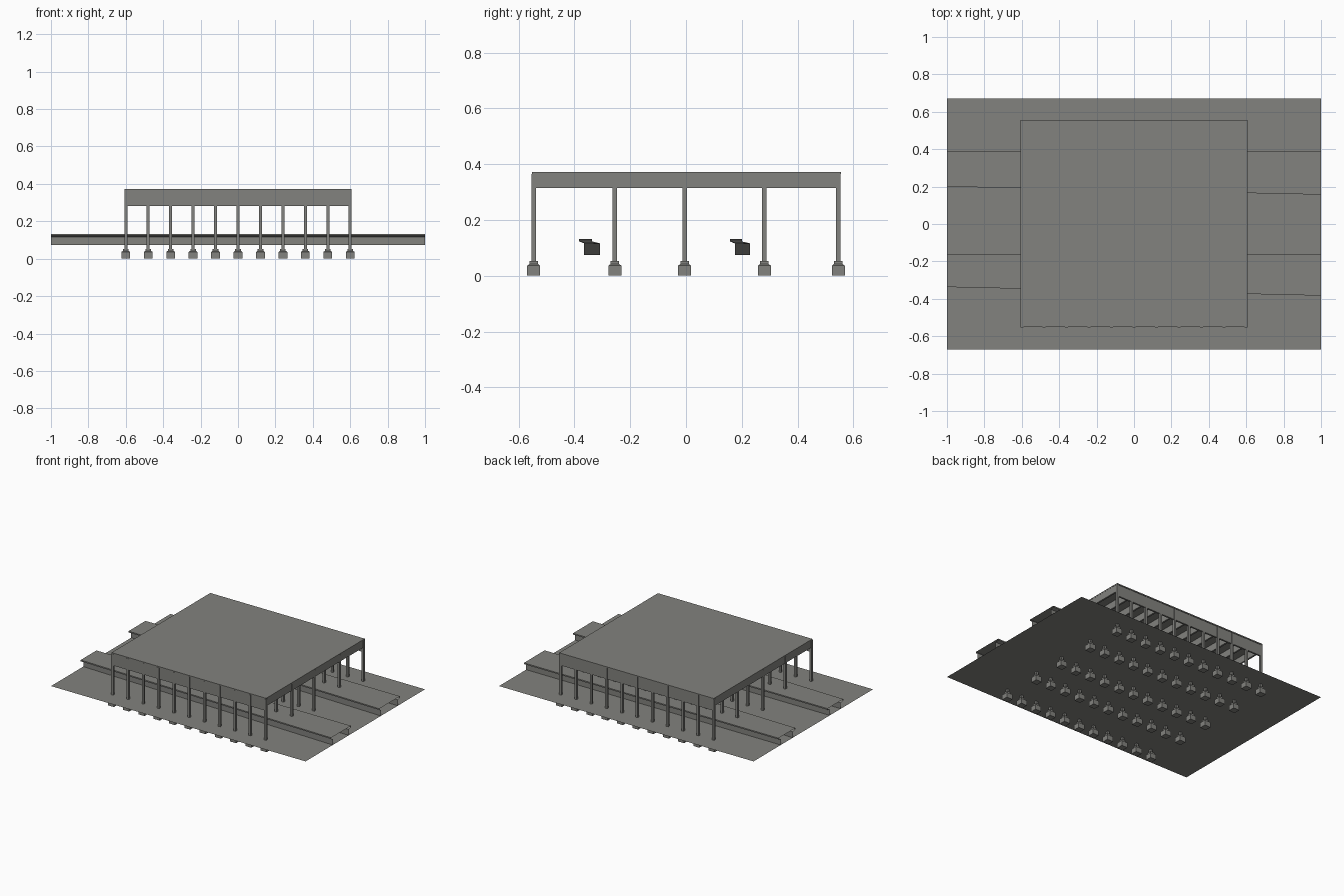
import bpy, bmesh
from mathutils import Matrix, Vector

if "Cube" in bpy.data.objects:
    bpy.data.objects.remove(bpy.data.objects["Cube"])

grey = bpy.data.materials.new("concrete_grey")
grey.diffuse_color = (0.225, 0.225, 0.21, 1)
grey.use_nodes = True
grey.node_tree.nodes["Principled BSDF"].inputs["Base Color"].default_value = grey.diffuse_color

COL_X = [-0.6 + 0.12 * i for i in range(11)]
COL_Y = [-0.546, -0.255, -0.005, 0.281, 0.546]
GROUND_Z, ROOF_Z, TOP_Z = 0.074, 0.364, 0.372


def finish(name, bm):
    me = bpy.data.meshes.new(name)
    bm.to_mesh(me)
    bm.free()
    me.materials.append(grey)
    ob = bpy.data.objects.new(name, me)
    bpy.context.collection.objects.link(ob)


def add_box(bm, x0, x1, y0, y1, z0, z1, taper=1.0):
    verts = bmesh.ops.create_cube(bm, size=1)["verts"]
    for v in verts:
        k = taper if v.co.z > 0 else 1.0
        v.co = Vector(((x0 + x1) / 2 + v.co.x * (x1 - x0) * k,
                       (y0 + y1) / 2 + v.co.y * (y1 - y0) * k,
                       (z0 + z1) / 2 + v.co.z * (z1 - z0)))


def add_post(bm, x, y, w, z0, z1, taper=1.0):
    add_box(bm, x - w / 2, x + w / 2, y - w / 2, y + w / 2, z0, z1, taper)


# Ground sheet
bm = bmesh.new()
bmesh.ops.create_grid(bm, x_segments=1, y_segments=1, size=1,
                      matrix=Matrix.Translation((0, 0, GROUND_Z)) @ Matrix.Diagonal((1, 0.67, 1, 1)))
finish("ground_sheet", bm)

# Columns and their stepped footings
columns, footings = bmesh.new(), bmesh.new()
for x in COL_X:
    for y in COL_Y:
        add_post(columns, x, y, 0.016, 0.05, ROOF_Z)
        add_post(footings, x, y, 0.047, 0, 0.036)
        add_post(footings, x, y, 0.047, 0.036, 0.042, 0.65)
        add_post(footings, x, y, 0.03, 0.042, 0.052)
finish("columns", columns)
finish("footings", footings)

# Roof slab
bm = bmesh.new()
add_box(bm, -0.607, 0.607, -0.552, 0.556, ROOF_Z, TOP_Z)
finish("roof_slab", bm)

# Deep beams along the front and back rows
bm = bmesh.new()
for y in (COL_Y[0], COL_Y[-1]):
    add_box(bm, -0.6, 0.6, y - 0.006, y + 0.006, 0.283, ROOF_Z)
finish("edge_beams", bm)

# Shallower cross beams on every column line
bm = bmesh.new()
for x in COL_X:
    add_box(bm, x - 0.006, x + 0.006, COL_Y[0], COL_Y[-1], 0.315, ROOF_Z)
finish("cross_beams", bm)


# Open-ended platform: wall, soffit, lip and top as one folded sheet
def platform(name, lip_l, lip_r, wall_l, wall_r, back):
    bm = bmesh.new()
    ends = []
    for x, lip, wall in ((-1, lip_l, wall_l), (1, lip_r, wall_r)):
        section = [(wall, GROUND_Z), (wall, 0.116), (lip, 0.123), (lip, 0.132),
                   (back, 0.132), (back, 0.123), (back - 0.025, 0.116), (back - 0.025, GROUND_Z)]
        ends.append([bm.verts.new((x, y, z)) for y, z in section])
    left, right = ends
    for i in range(len(left) - 1):
        bm.faces.new((left[i], right[i], right[i + 1], left[i + 1]))
    finish(name, bm)


platform("front_platform", -0.337, -0.383, -0.308, -0.365, -0.16)
platform("back_platform", 0.2, 0.157, 0.23, 0.175, 0.39)
